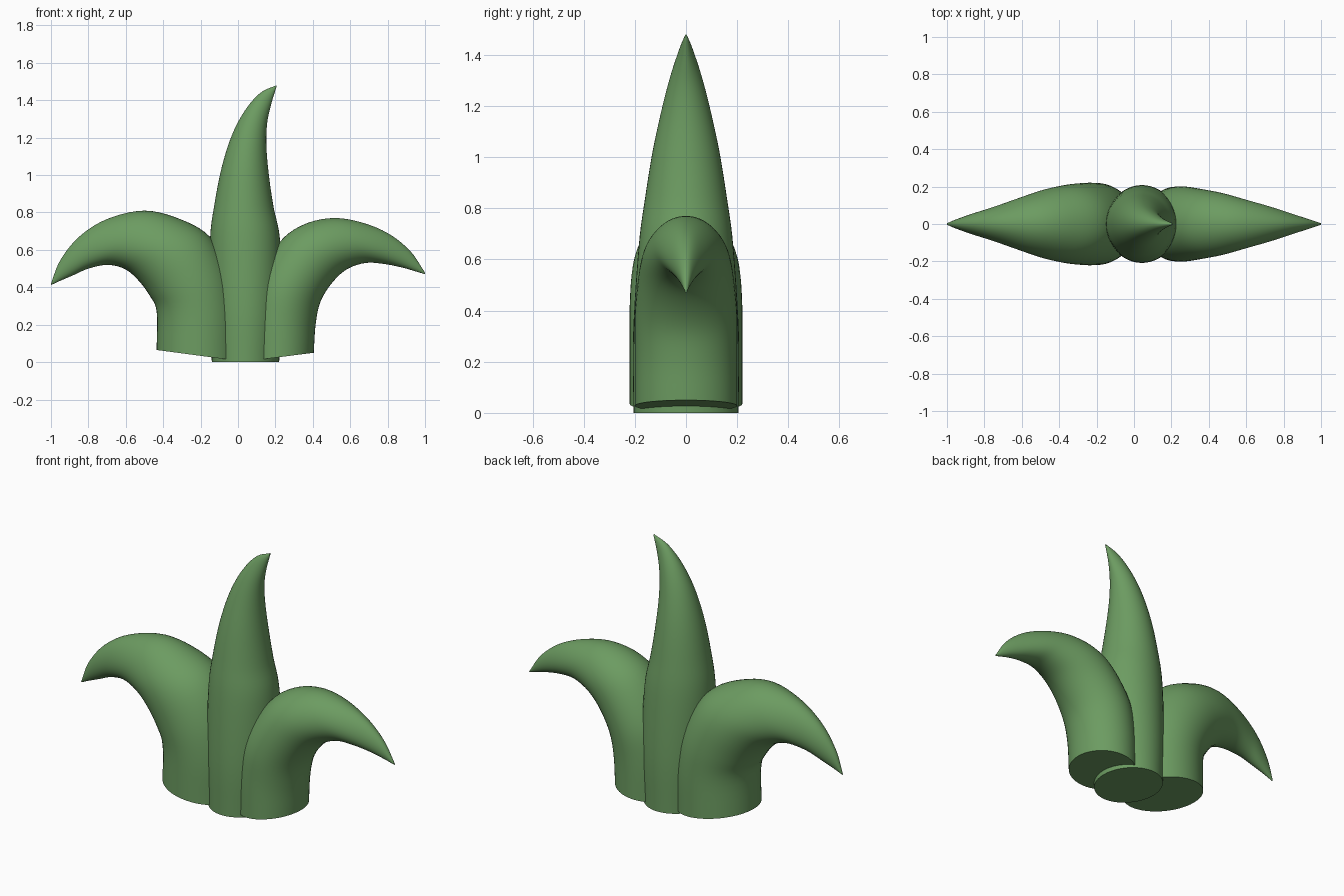
import bpy, bmesh, math
from mathutils import Vector

if "Cube" in bpy.data.objects:
    bpy.data.objects.remove(bpy.data.objects["Cube"])

SEG, SUB = 48, 5
green = bpy.data.materials.new("leaf_green")
green.diffuse_color = (0.15, 0.33, 0.12, 1)
green.use_nodes = True
green.node_tree.nodes["Principled BSDF"].inputs["Base Color"].default_value = green.diffuse_color


def smooth(pts):
    """Catmull-Rom through the points, keeping both ends."""
    p = [2 * pts[0] - pts[1]] + pts + [2 * pts[-1] - pts[-2]]
    out = []
    for i in range(1, len(p) - 2):
        a, b, c, d = p[i - 1:i + 3]
        for k in range(SUB):
            t = k / SUB
            out.append(0.5 * (2 * b + (c - a) * t + (2 * a - 5 * b + 4 * c - d) * t * t
                              + (3 * b - a - 3 * c + d) * t ** 3))
    return out + [pts[-1]]


def leaf(name, outer, inner, depth):
    """Loft ellipses between two front-view edges, with given half depth in y."""
    o = smooth([Vector((x, 0, z)) for x, z in outer])
    n = smooth([Vector((x, 0, z)) for x, z in inner])
    w = smooth([Vector((0, d, 0)) for d in depth])
    bm = bmesh.new()
    rings = []
    for a, b, d in zip(o, n, w):
        mid, half = (a + b) / 2, (a - b) / 2
        rings.append([bm.verts.new(mid + half * math.cos(t) + d * math.sin(t))
                      for t in (2 * math.pi * k / SEG for k in range(SEG))])
    for r, s in zip(rings, rings[1:]):
        for k in range(SEG):
            j = (k + 1) % SEG
            bm.faces.new((r[k], r[j], s[j], s[k]))
    bm.faces.new(rings[0])
    bm.faces.new(rings[-1])
    bmesh.ops.recalc_face_normals(bm, faces=bm.faces)
    me = bpy.data.meshes.new(name)
    bm.to_mesh(me)
    bm.free()
    me.materials.append(green)
    ob = bpy.data.objects.new(name, me)
    bpy.context.collection.objects.link(ob)
    bpy.context.view_layer.objects.active = ob
    ob.select_set(True)
    bpy.ops.object.shade_smooth_by_angle(angle=math.radians(50))
    ob.select_set(False)


# Upright middle leaf, tip hooked to the right
leaf("middle_leaf",
     [(-.14, 0), (-.15, .3), (-.15, .65), (-.125, .85), (-.085, 1.05),
      (-.03, 1.22), (.04, 1.35), (.12, 1.44), (.205, 1.48)],
     [(.22, 0), (.235, .3), (.225, .65), (.19, .83), (.165, 1.0),
      (.152, 1.15), (.155, 1.27), (.175, 1.37), (.205, 1.47)],
     [.205, .207, .185, .16, .13, .095, .062, .03, .004])

# Larger leaf drooping left
leaf("left_leaf",
     [(.015, .005), (.01, .25), (-.04, .48), (-.15, .67), (-.31, .765),
      (-.5, .81), (-.7, .765), (-.85, .67), (-.95, .545), (-1, .42)],
     [(-.435, .065), (-.435, .27), (-.475, .36), (-.54, .445), (-.61, .5),
      (-.7, .52), (-.8, .5), (-.88, .465), (-.95, .435), (-1, .412)],
     [.22, .22, .22, .21, .185, .14, .09, .055, .025, .004])

# Smaller leaf drooping right
leaf("right_leaf",
     [(.05, .005), (.055, .25), (.1, .45), (.225, .645), (.35, .735),
      (.5, .77), (.65, .75), (.8, .69), (.92, .595), (1, .478)],
     [(.405, .05), (.415, .2), (.44, .32), (.5, .42), (.58, .495),
      (.68, .53), (.78, .525), (.88, .505), (.95, .485), (1, .47)],
     [.2, .2, .2, .185, .165, .13, .095, .055, .025, .004])
